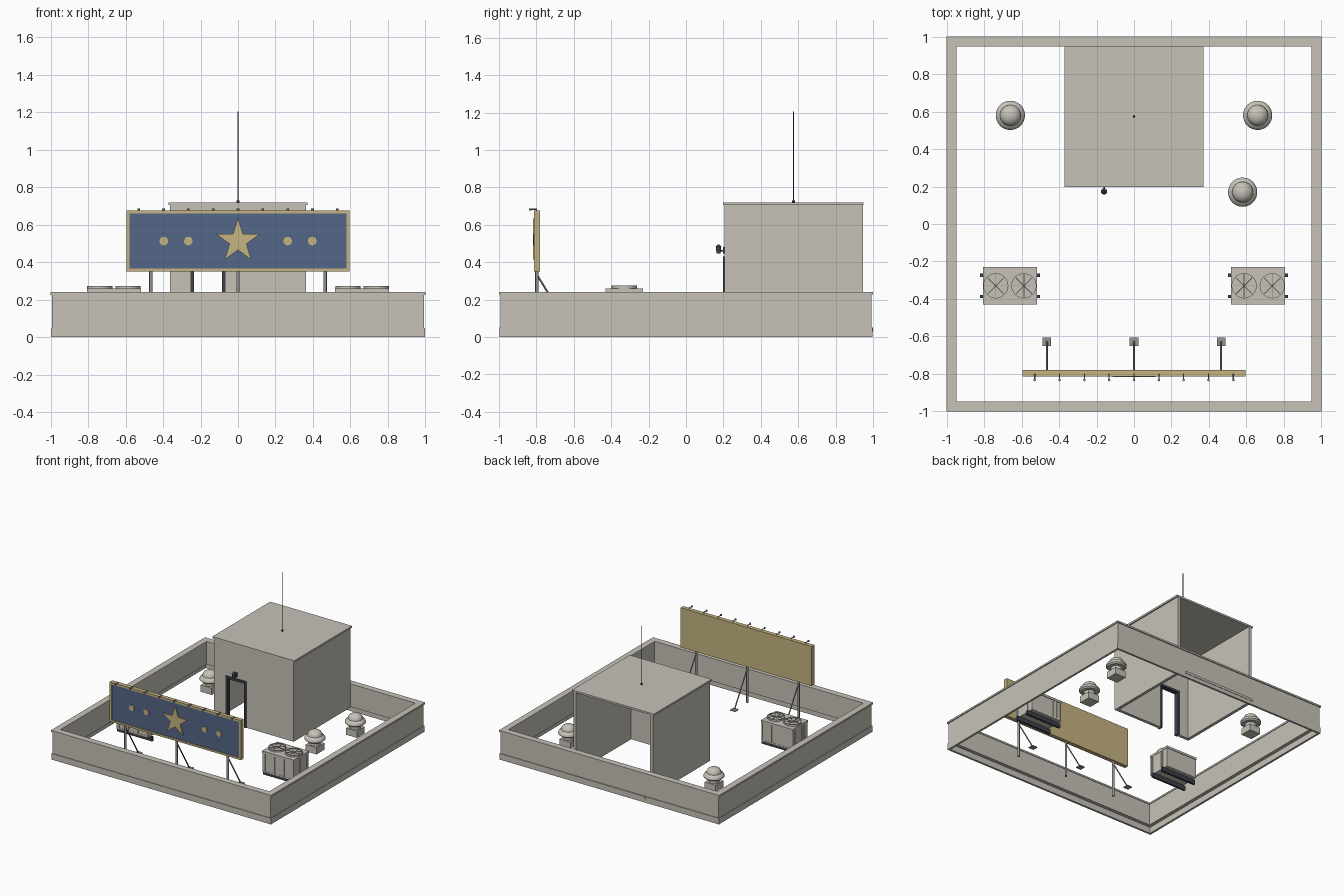
import bpy, bmesh, math
from mathutils import Vector, Matrix

cube = bpy.data.objects.get("Cube")
if cube:
    bpy.data.objects.remove(cube, do_unlink=True)


def material(name, r, g, b):
    m = bpy.data.materials.new(name)
    m.use_nodes = True
    m.diffuse_color = (r, g, b, 1)
    m.node_tree.nodes["Principled BSDF"].inputs["Base Color"].default_value = (r, g, b, 1)
    return m


STONE = material("warm grey plaster", .57, .545, .485)
NAVY = material("navy panel", .09, .135, .245)
GOLD = material("gold trim", .56, .455, .22)
DARK = material("dark metal", .05, .053, .065)
STEEL = material("steel", .32, .31, .29)


def finish(bm, name, mat, smooth=False):
    bmesh.ops.recalc_face_normals(bm, faces=bm.faces)
    me = bpy.data.meshes.new(name)
    bm.to_mesh(me)
    bm.free()
    ob = bpy.data.objects.new(name, me)
    bpy.context.collection.objects.link(ob)
    me.materials.append(mat)
    if smooth:
        bpy.ops.object.select_all(action='DESELECT')
        ob.select_set(True)
        bpy.context.view_layer.objects.active = ob
        bpy.ops.object.shade_smooth_by_angle(angle=math.radians(35))
    return ob


def boxes(name, mat, *specs):
    """Each spec holds x, y and z ranges."""
    bm = bmesh.new()
    for xr, yr, zr in specs:
        lo, hi = Vector((xr[0], yr[0], zr[0])), Vector((xr[1], yr[1], zr[1]))
        size = hi - lo
        mtx = Matrix.Translation((lo + hi) / 2) @ Matrix.Diagonal((*size, 1))
        bmesh.ops.create_cube(bm, size=1, matrix=mtx)
    return finish(bm, name, mat)


def rods(name, mat, radius, *pairs, sides=8):
    bm = bmesh.new()
    for a, b in pairs:
        a, b = Vector(a), Vector(b)
        d = b - a
        mtx = Matrix.Translation((a + b) / 2) @ d.to_track_quat('Z', 'Y').to_matrix().to_4x4()
        bmesh.ops.create_cone(bm, cap_ends=True, segments=sides, radius1=radius,
                              radius2=radius, depth=d.length, matrix=mtx)
    return finish(bm, name, mat, True)


def lathe(name, mat, profile, center, steps=32):
    bm = bmesh.new()
    vs = [bm.verts.new((r, 0, z)) for r, z in profile]
    es = [bm.edges.new(p) for p in zip(vs, vs[1:])]
    bmesh.ops.spin(bm, geom=vs + es, cent=(0, 0, 0), axis=(0, 0, 1),
                   angle=math.tau, steps=steps, use_duplicate=False)
    bmesh.ops.remove_doubles(bm, verts=bm.verts, dist=1e-5)
    bmesh.ops.translate(bm, verts=bm.verts, vec=center)
    return finish(bm, name, mat, True)


def ring(name, mat, outer, inner, z0, z1):
    """Square ring with mitred corners."""
    bm = bmesh.new()
    corners = [(1, 1), (-1, 1), (-1, -1), (1, -1)]
    loops = [[bm.verts.new((x * r, y * r, z)) for x, y in corners]
             for r, z in ((outer, z0), (outer, z1), (inner, z1), (inner, z0))]
    for k in range(4):
        for i in range(4):
            a, b = loops[k], loops[(k + 1) % 4]
            j = (i + 1) % 4
            bm.faces.new((a[i], a[j], b[j], b[i]))
    return finish(bm, name, mat)


def plate(name, mat, points, y0, y1):
    """Flat outline in x and z, extruded along y."""
    bm = bmesh.new()
    f = bm.faces.new([bm.verts.new((x, y0, z)) for x, z in points])
    new = bmesh.ops.extrude_face_region(bm, geom=[f])["geom"]
    bmesh.ops.translate(bm, vec=(0, y1 - y0, 0),
                        verts=[v for v in new if isinstance(v, bmesh.types.BMVert)])
    return finish(bm, name, mat)


DECK = .05

# Parapet
ring("parapet_base", STONE, .997, .98, 0, DECK)
ring("parapet_wall", STONE, .992, .952, DECK, .226)
ring("parapet_cap", STONE, 1, .948, .226, .24)
boxes("rear_ledge", STONE, ((-.33, .33), (.98, 1), (.03, .05)))

# Roof hut, open at the rear, with a doorway in front
W, T, TOP = .362, .025, .705
boxes("hut_side_walls", STONE, *[((s * W - T * (s > 0), s * W + T * (s < 0)), (.205, .945), (DECK, TOP))
                                 for s in (-1, 1)])
D0, D1, DH = -.245, -.075, .42
boxes("hut_front_wall", STONE,
      ((-W + T, D0), (.205, .23), (DECK, TOP)),
      ((D1, W - T), (.205, .23), (DECK, TOP)),
      ((D0, D1), (.205, .23), (DH, TOP)))
boxes("hut_roof", STONE, ((-.372, .372), (.198, .948), (TOP, .72)))
boxes("door_frame", DARK,
      ((D0 - .008, D0 + .01), (.197, .235), (DECK, DH + .01)),
      ((D1 - .01, D1 + .008), (.197, .235), (DECK, DH + .01)),
      ((D0 + .01, D1 - .01), (.197, .235), (DH - .01, DH + .01)))

# Door lantern
LX = -.16
boxes("lantern_bracket", DARK, ((LX - .012, LX + .012), (.198, .205), (.445, .48)),
      ((LX - .004, LX + .004), (.17, .2), (.458, .466)))
lathe("lantern", DARK, [(0, .445), (.011, .445), (.014, .48), (.017, .481), (.004, .495), (0, .495)],
      (LX, .174, 0), 12)

# Antenna
rods("antenna", DARK, .003, ((0, .575, .72), (0, .575, 1.205)))
rods("antenna_foot", DARK, .007, ((0, .575, .72), (0, .575, .73)))

# Sign board
SX, Z0, Z1, B = .595, .35, .675, .016
boxes("sign_back", GOLD, ((-SX, SX), (-.803, -.78), (Z0, Z1)))
boxes("sign_panel", NAVY, ((-SX + B, SX - B), (-.808, -.803), (Z0 + B, Z1 - B)))
boxes("sign_border", GOLD,
      ((-SX, SX), (-.814, -.803), (Z0, Z0 + B)), ((-SX, SX), (-.814, -.803), (Z1 - B, Z1)),
      *[((s * SX - B * (s > 0), s * SX + B * (s < 0)), (-.814, -.803), (Z0 + B, Z1 - B))
        for s in (-1, 1)])
star = []
for i in range(10):
    r, a = (.122, .047)[i % 2], math.pi * i / 5
    star.append((r * math.sin(a), .512 + r * math.cos(a)))
plate("sign_star", GOLD, star, -.808, -.817)
for i, x in enumerate((-.396, -.265, .265, .396)):
    dot = [(x + .023 * math.cos(math.tau * k / 20), .513 + .023 * math.sin(math.tau * k / 20))
           for k in range(20)]
    plate(f"sign_dot_{i + 1}", GOLD, dot, -.808, -.815)

# Small lamps along the sign top
lamp_x = [.1325 * i for i in range(-4, 5)]
rods("sign_lamp_arms", STEEL, .003, *[((x, -.8, .683), (x, -.835, .683)) for x in lamp_x],
     *[((x, -.8, .675), (x, -.8, .686)) for x in lamp_x])
rods("sign_lamp_heads", STEEL, .007, *[((x, -.833, .676), (x, -.833, .688)) for x in lamp_x])

# Sign legs, braces and feet
legs = (-.465, 0, .465)
rods("sign_posts", STEEL, .009, *[((x, -.797, DECK), (x, -.797, Z0)) for x in legs], sides=12)
rods("sign_braces", STEEL, .005, *[((x, -.792, .325), (x, -.628, DECK + .005)) for x in legs])
boxes("sign_feet", STEEL, *[((x - .023, x + .023), (-.651, -.605), (DECK, DECK + .007)) for x in legs])

# Roof vents
vent = [(0, .105), (.042, .105), (.042, .135), (.066, .137), (.078, .147), (.078, .158), (.07, .172),
        (.056, .18), (.054, .192), (.045, .207), (.025, .219), (0, .223)]
for i, (x, y) in enumerate(((-.66, .58), (.66, .58), (.58, .17))):
    boxes(f"vent_base_{i + 1}", STONE, ((x - .05, x + .05), (y - .05, y + .05), (DECK, .105)))
    lathe(f"vent_cap_{i + 1}", STONE, vent, (x, y, 0))

# Cooling units
for side, cx in (("right", -.663), ("left", .663)):
    cy, hx, hy, zb, zt = -.33, .138, .092, .085, .242
    boxes(f"cooler_rails_{side}", DARK,
          *[((cx - .16, cx + .16), (cy + d - .009, cy + d + .009), (DECK, zb)) for d in (-.057, .057)])
    boxes(f"cooler_core_{side}", STEEL, ((cx - hx, cx + hx), (cy - hy, cy + hy), (zb + .004, zt)))
    boxes(f"cooler_lid_{side}", STONE,
          ((cx - .144, cx + .144), (cy - .1, cy + .1), (zt, .26)),
          ((cx - .142, cx + .142), (cy - .097, cy + .097), (zb, zb + .014)))
    # Side grilles
    e, w = .004, .003
    bars = []
    for k in range(17):
        x = cx - hx + 2 * hx * k / 16
        bars.append(((x - w, x + w), (cy - hy - e, cy + hy + e), (zb + .014, zt)))
    for k in range(12):
        y = cy - hy + 2 * hy * k / 11
        bars.append(((cx - hx - e, cx + hx + e), (y - w, y + w), (zb + .014, zt)))
    for k in range(1, 9):
        z = zb + .014 + (zt - zb - .014) * k / 9
        bars.append(((cx - hx - e / 2, cx + hx + e / 2), (cy - hy - e / 2, cy + hy + e / 2), (z - w, z + w)))
    boxes(f"cooler_grille_{side}", STONE, *bars)
    # Fans with spoked guards
    for n, fx in enumerate((cx - .075, cx + .075)):
        lathe(f"fan_{side}_{n + 1}", STONE,
              [(.067, .26), (.067, .274), (.062, .274), (.062, .268), (0, .268)], (fx, cy, 0))
        spokes = [((fx, cy, .27), (fx + .063 * math.cos(a), cy + .063 * math.sin(a), .27))
                  for a in (math.tau * k / 8 for k in range(8))]
        rods(f"fan_spokes_{side}_{n + 1}", STEEL, .0025, *spokes, sides=6)
